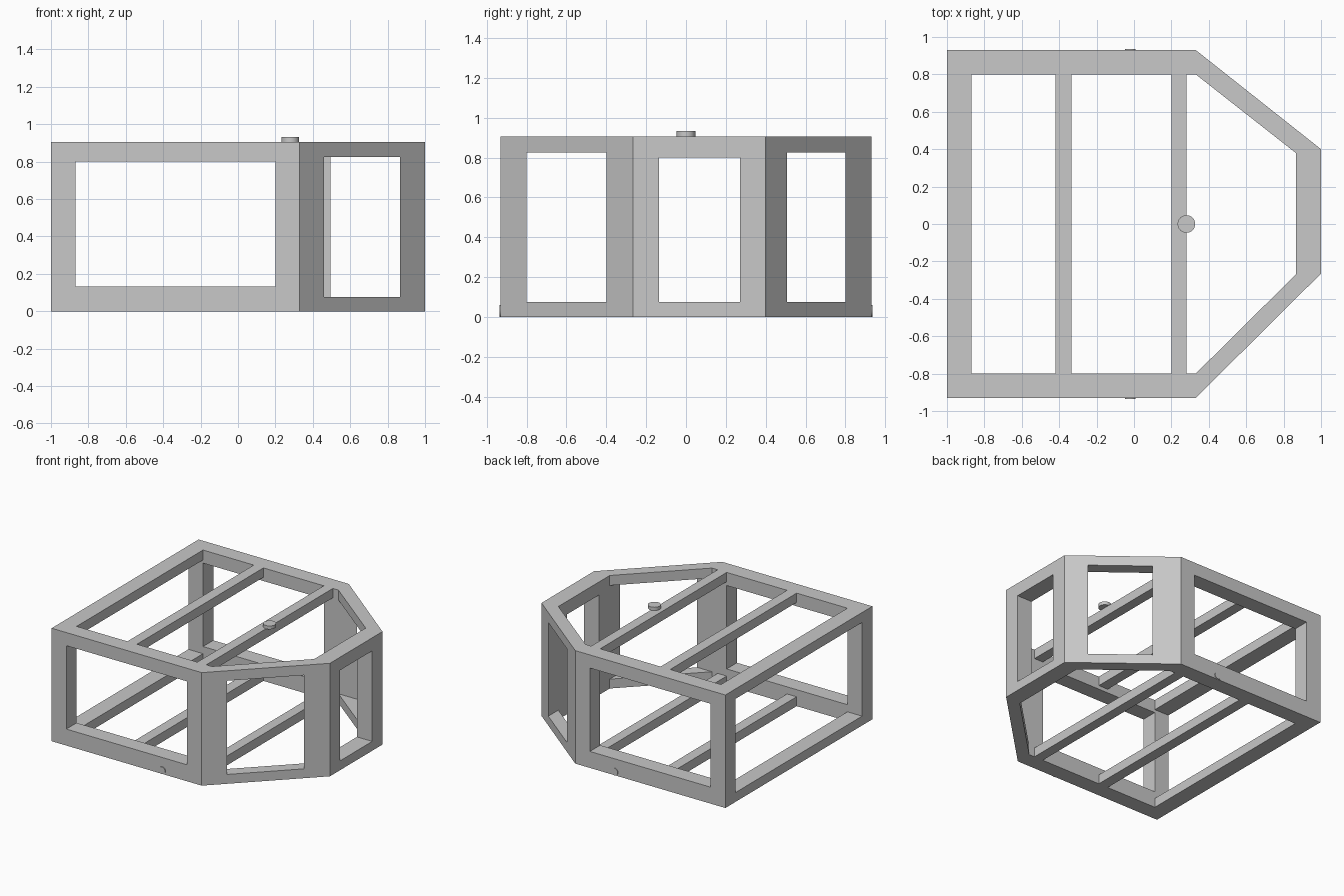
import bpy, bmesh
from mathutils import Matrix

cube = bpy.data.objects.get("Cube")
if cube:
    bpy.data.objects.remove(cube, do_unlink=True)

grey = bpy.data.materials.new("plain_grey")
grey.use_nodes = True
grey.diffuse_color = (0.58, 0.58, 0.58, 1)
grey.node_tree.nodes["Principled BSDF"].inputs["Base Color"].default_value = (0.58, 0.58, 0.58, 1)

H = 0.905  # frame height


def add_object(name, bm):
    bmesh.ops.recalc_face_normals(bm, faces=bm.faces[:])
    mesh = bpy.data.meshes.new(name)
    bm.to_mesh(mesh)
    bm.free()
    mesh.materials.append(grey)
    obj = bpy.data.objects.new(name, mesh)
    bpy.context.collection.objects.link(obj)
    return obj


def prism(name, outline, z0, z1):
    bm = bmesh.new()
    base = bm.faces.new([bm.verts.new((x, y, z0)) for x, y in outline])
    top = bmesh.ops.extrude_face_region(bm, geom=[base])["geom"]
    verts = [v for v in top if isinstance(v, bmesh.types.BMVert)]
    bmesh.ops.translate(bm, verts=verts, vec=(0, 0, z1 - z0))
    return add_object(name, bm)


def box(name, x0, x1, y0, y1, z0, z1):
    return prism(name, [(x0, y0), (x1, y0), (x1, y1), (x0, y1)], z0, z1)


def cylinder(name, radius, depth, center, axis="Z"):
    bm = bmesh.new()
    turn = Matrix.Rotation(1.5707963, 4, "X") if axis == "Y" else Matrix()
    bmesh.ops.create_cone(bm, cap_ends=True, segments=32, radius1=radius, radius2=radius,
                          depth=depth, matrix=Matrix.Translation(center) @ turn)
    obj = add_object(name, bm)
    for p in obj.data.polygons:
        p.use_smooth = len(p.vertices) == 4
    for e in obj.data.edges:
        a, b = (obj.data.vertices[i].co for i in e.vertices)
        k = 1 if axis == "Y" else 2
        e.use_edge_sharp = abs(a[k] - b[k]) < 1e-5
    return obj


# Six-sided frame, hollowed from top to bottom
frame = prism("main_frame", [(-1, -0.93), (0.33, -0.93), (1, -0.265), (1, 0.4),
                             (0.33, 0.93), (-1, 0.93)], 0, H)
cutters = [
    prism("hollow_cutter", [(-0.87, -0.8), (0.33, -0.8), (0.865, -0.27), (0.865, 0.38),
                            (0.33, 0.8), (-0.87, 0.8)], -0.1, 1.1),
    # One block opens the left end and both slanted walls
    box("end_and_slant_cutter", -1.2, 0.865, -0.8, 0.8, 0.075, 0.825),
    box("side_window_cutter", -0.87, 0.2, -1.2, 1.2, 0.132, 0.8),
    box("nose_window_cutter", 0.7, 1.2, -0.135, 0.27, 0.075, 0.8),
]
for c in cutters:
    m = frame.modifiers.new(c.name, "BOOLEAN")
    m.operation = "DIFFERENCE"
    m.solver = "EXACT"
    m.object = c

# Bake the cuts, then drop the cutters
bpy.context.view_layer.update()
graph = bpy.context.evaluated_depsgraph_get()
cut_mesh = bpy.data.meshes.new_from_object(frame.evaluated_get(graph))
frame.modifiers.clear()
frame.data = cut_mesh
for c in cutters:
    bpy.data.objects.remove(c, do_unlink=True)

# Cross bars on the floor and the roof
for level, z in (("lower", 0), ("upper", H - 0.075)):
    box(level + "_left_crossbar", -0.42, -0.335, -0.8, 0.8, z, z + 0.075)
    box(level + "_right_crossbar", 0.2, 0.28, -0.8, 0.8, z, z + 0.075)

# Round button on the roof bar
cylinder("roof_button", 0.047, 0.027, (0.28, 0, H + 0.0135))

# Small round pins on the side rails
for name, side in (("front_pin", -1), ("back_pin", 1)):
    cylinder(name, 0.029, 0.12, (-0.02, side * 0.876, 0.03), "Y")
